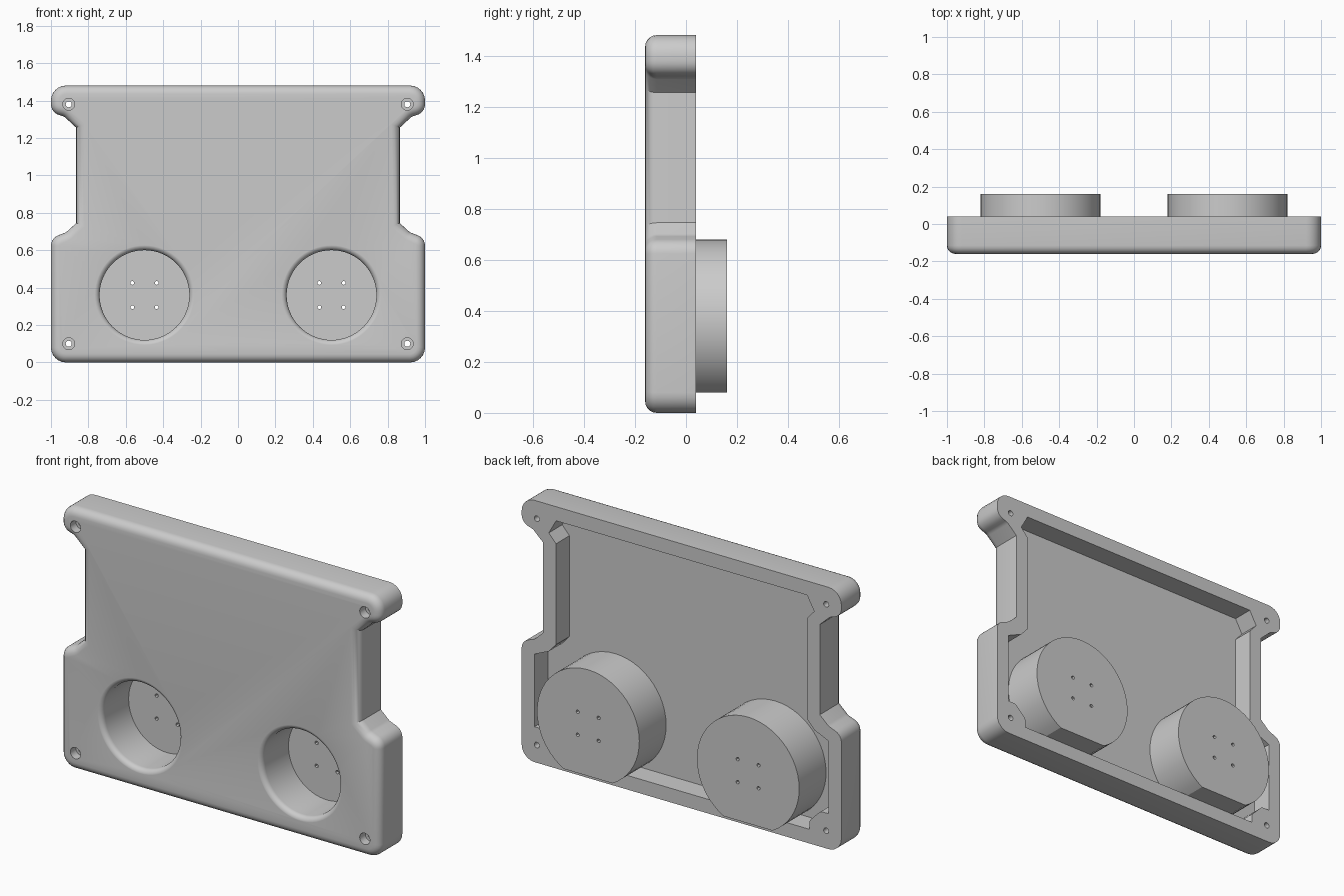
import bpy, bmesh, math
from mathutils import Vector

cube = bpy.data.objects.get("Cube")
if cube:
    bpy.data.objects.remove(cube, do_unlink=True)

FRONT, BACK = -0.16, 0.04
FLOOR = -0.08          # pocket floor
CUP_X, CUP_Z = 0.5, 0.36

grey = bpy.data.materials.new("plain_grey")
grey.use_nodes = True
grey.diffuse_color = (0.6, 0.6, 0.6, 1)
grey.node_tree.nodes["Principled BSDF"].inputs["Base Color"].default_value = (0.6, 0.6, 0.6, 1)


def mirrored(half):
    """Close a right-hand outline with its mirror image."""
    return half + [(-x, z, r) for x, z, r in reversed(half)]


def rounded(corners, steps=6):
    """Replace each (x, z, radius) corner with a tangent curve."""
    pts = []
    for i, (x, z, r) in enumerate(corners):
        p = Vector((x, z))
        if r == 0:
            pts.append(p)
            continue
        a = (Vector(corners[i - 1][:2]) - p).normalized()
        b = (Vector(corners[(i + 1) % len(corners)][:2]) - p).normalized()
        half = a.angle(b) / 2
        centre = p + (a + b).normalized() * (r / math.sin(half))
        start = p + a * (r / math.tan(half)) - centre
        end = p + b * (r / math.tan(half)) - centre
        sweep = start.angle(end)
        for k in range(steps + 1):
            t = k / steps
            pts.append(centre + (start * math.sin((1 - t) * sweep)
                                 + end * math.sin(t * sweep)) / math.sin(sweep))
    return pts


def add_prism(bm, pts, y0, y1):
    """Extrude an xz outline along y; returns the front cap."""
    cap = bm.faces.new([bm.verts.new((p[0], y0, p[1])) for p in pts])
    back = bmesh.ops.extrude_face_region(bm, geom=[cap], use_keep_orig=True)["geom"]
    bmesh.ops.translate(bm, verts=[v for v in back if isinstance(v, bmesh.types.BMVert)],
                        vec=(0, y1 - y0, 0))
    return cap


def add_lathe(bm, profile, cx, cz, sides):
    """Turn a (radius, y) profile around an axis along y, with closed ends."""
    rings = []
    for r, y in profile:
        angles = [math.tau * k / sides for k in range(sides)]
        rings.append([bm.verts.new((cx + r * math.cos(a), y, cz + r * math.sin(a)))
                      for a in angles])
    for lo, hi in zip(rings, rings[1:]):
        for k in range(sides):
            n = (k + 1) % sides
            bm.faces.new((lo[k], lo[n], hi[n], hi[k]))
    bm.faces.new(rings[0])
    bm.faces.new(rings[-1])


def finish(bm, name):
    bmesh.ops.recalc_face_normals(bm, faces=bm.faces[:])
    mesh = bpy.data.meshes.new(name)
    bm.to_mesh(mesh)
    bm.free()
    mesh.materials.append(grey)
    obj = bpy.data.objects.new(name, mesh)
    bpy.context.collection.objects.link(obj)
    return obj


# Cover: notched outline with a rounded front edge
outline = mirrored([(1, 0, 0.08), (1, 0.665, 0.06), (0.92, 0.695, 0.05), (0.865, 0.745, 0),
                    (0.865, 1.255, 0), (0.93, 1.315, 0.05), (1, 1.335, 0.06), (1, 1.48, 0.08)])
bm = bmesh.new()
front_cap = add_prism(bm, rounded(outline), FRONT, BACK)
bmesh.ops.recalc_face_normals(bm, faces=bm.faces[:])
bmesh.ops.bevel(bm, geom=list(front_cap.edges), offset=0.045, offset_type='OFFSET',
                segments=5, profile=0.5, affect='EDGES', clamp_overlap=False)
cover = finish(bm, "cover")

# Rear pocket, stepping around the screw bosses
pocket = mirrored([(0.80, 0.08, 0), (0.80, 0.13, 0.03), (0.87, 0.20, 0.03), (0.92, 0.20, 0),
                   (0.92, 0.61, 0), (0.83, 0.65, 0), (0.785, 0.70, 0), (0.785, 1.27, 0),
                   (0.83, 1.32, 0), (0.785, 1.40, 0)])
bm = bmesh.new()
add_prism(bm, rounded(pocket), FLOOR, 0.3)
pocket_cutter = finish(bm, "pocket_cutter")

# Round cups behind the front, flattened underneath
bm = bmesh.new()
for side in (-1, 1):
    drop = CUP_Z - 0.079
    a0 = -math.asin(drop / 0.32)
    span = math.pi - 2 * a0
    arc = [a0 + span * k / 44 for k in range(45)]
    add_prism(bm, [(side * CUP_X + 0.32 * math.cos(a), CUP_Z + 0.32 * math.sin(a))
                   for a in arc], FLOOR - 0.03, 0.16)
cups = finish(bm, "cups")

# Cup bores with a soft lip
lip = 0.03
bore = [(0.24 + lip, FRONT - 0.05)]
for k in range(7):
    a = math.pi / 2 * k / 6
    bore.append((0.24 + lip * (1 - math.sin(a)), FRONT - 0.0005 + lip * (1 - math.cos(a))))
bore.append((0.24, 0.08))
bm = bmesh.new()
for side in (-1, 1):
    add_lathe(bm, bore, side * CUP_X, CUP_Z, 64)
bore_cutter = finish(bm, "bore_cutter")

# Counterbored screw holes and small pin holes
bm = bmesh.new()
for side in (-1, 1):
    for z in (0.10, 1.38):
        add_lathe(bm, [(0.032, -0.2), (0.032, -0.11), (0.016, -0.11), (0.016, 0.1)],
                  side * 0.905, z, 24)
    for dx in (-0.065, 0.065):
        for dz in (-0.065, 0.065):
            add_lathe(bm, [(0.01, 0.05), (0.01, 0.2)], side * CUP_X + dx, CUP_Z + dz, 12)
hole_cutter = finish(bm, "hole_cutter")

# Combine into one shell
tools = [(pocket_cutter, 'DIFFERENCE'), (cups, 'UNION'),
         (bore_cutter, 'DIFFERENCE'), (hole_cutter, 'DIFFERENCE')]
for tool, operation in tools:
    tool.hide_render = True
    mod = cover.modifiers.new(tool.name, 'BOOLEAN')
    mod.object, mod.operation, mod.solver = tool, operation, 'EXACT'
bpy.context.view_layer.update()
shell = bpy.data.meshes.new_from_object(cover.evaluated_get(bpy.context.evaluated_depsgraph_get()))
cover.modifiers.clear()
cover.data = shell
shell.name = "cover"
for tool, _ in tools:
    bpy.data.objects.remove(tool, do_unlink=True)

bpy.ops.object.select_all(action='DESELECT')
cover.select_set(True)
bpy.context.view_layer.objects.active = cover
bpy.ops.object.shade_smooth_by_angle(angle=math.radians(30))
